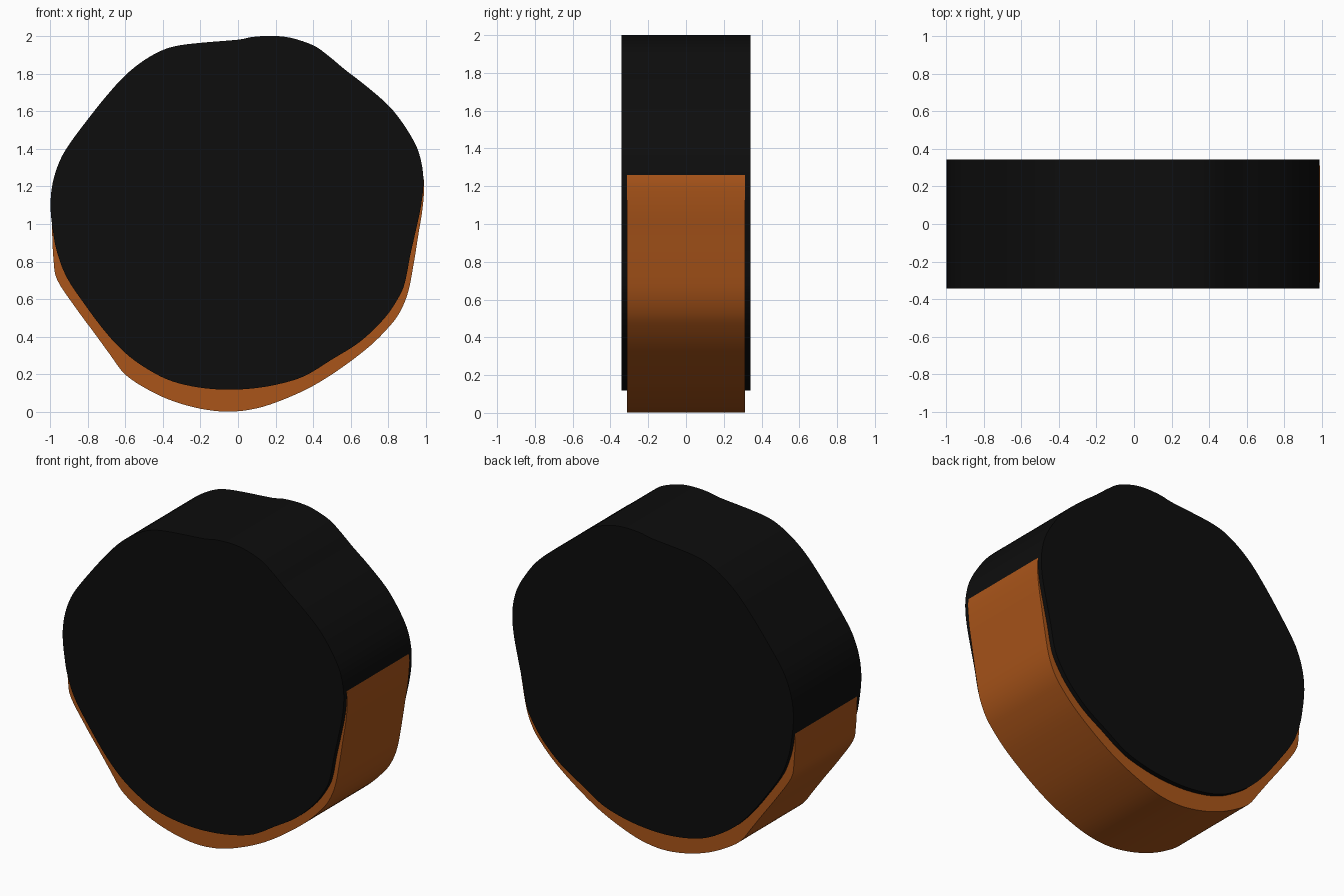
import bpy, bmesh

if "Cube" in bpy.data.objects:
    bpy.data.objects.remove(bpy.data.objects["Cube"])

# Outlines as (x, z) points, clockwise from the top
BODY = [(-.18, 1.965), (0, 1.98), (.08, 1.995), (.18, 2.0), (.28, 1.99), (.40, 1.95), (.48, 1.895),
        (.57, 1.82), (.68, 1.735), (.80, 1.63), (.88, 1.53), (.95, 1.41), (.98, 1.30), (.985, 1.2),
        (.972, 1.09), (.942, .95), (.915, .83), (.89, .70), (.86, .62), (.78, .50), (.65, .375),
        (.50, .28), (.35, .19), (.20, .145), (.05, .123), (-.10, .12), (-.25, .138), (-.38, .175),
        (-.50, .24), (-.60, .315), (-.70, .42), (-.81, .565), (-.91, .715), (-.962, .85),
        (-.985, .97), (-.997, 1.1), (-.985, 1.22), (-.95, 1.33), (-.90, 1.42), (-.80, 1.555),
        (-.70, 1.68), (-.60, 1.79), (-.50, 1.87), (-.40, 1.925), (-.31, 1.95)]
RIM = [(.983, 1.27), (.99, 1.2), (.981, 1.08), (.96, .95), (.936, .80), (.905, .64), (.86, .53),
       (.80, .45), (.70, .35), (.55, .235), (.40, .14), (.25, .07), (.10, .02), (-.05, .002),
       (-.20, .018), (-.35, .06), (-.48, .12), (-.60, .20), (-.68, .305), (-.76, .415),
       (-.86, .55), (-.96, .70), (-.98, .80), (-.988, .95), (-.985, 1.05)]
# Hidden upper edge of the rim, inside the body
RIM_INNER = [(-.80, 1.4), (0, 1.8), (.80, 1.5)]


def smooth_path(pts, closed, steps=4):
    """Catmull-Rom interpolation through the points."""
    n, out = len(pts), []
    get = (lambda i: pts[i % n]) if closed else (lambda i: pts[min(max(i, 0), n - 1)])
    for i in range(n if closed else n - 1):
        a, b, c, d = (get(i + k) for k in (-1, 0, 1, 2))
        for s in range(steps):
            t = s / steps
            out.append(tuple(.5 * (2 * b[k] + (c[k] - a[k]) * t
                                   + (2 * a[k] - 5 * b[k] + 4 * c[k] - d[k]) * t * t
                                   + (3 * b[k] - a[k] - 3 * c[k] + d[k]) * t ** 3) for k in (0, 1)))
    return out if closed else out + [pts[-1]]


def slab(name, outline, half, color):
    """Extrude an outline along y and shade its wall smooth."""
    bm = bmesh.new()
    face = bm.faces.new([bm.verts.new((x, -half, z)) for x, z in outline])
    ext = bmesh.ops.extrude_face_region(bm, geom=[face])
    verts = [g for g in ext["geom"] if isinstance(g, bmesh.types.BMVert)]
    bmesh.ops.translate(bm, verts=verts, vec=(0, 2 * half, 0))
    if not any(len(f.verts) > 4 and f.calc_center_median().y < 0 for f in bm.faces):
        bm.faces.new([v for v in bm.verts if v.co.y < 0])
    bmesh.ops.recalc_face_normals(bm, faces=bm.faces)
    mesh = bpy.data.meshes.new(name)
    bm.to_mesh(mesh)
    bm.free()
    ob = bpy.data.objects.new(name, mesh)
    bpy.context.collection.objects.link(ob)
    mat = bpy.data.materials.new(name + "_material")
    mat.diffuse_color = color
    mat.use_nodes = True
    mat.node_tree.nodes["Principled BSDF"].inputs["Base Color"].default_value = mat.diffuse_color
    mesh.materials.append(mat)
    bpy.ops.object.select_all(action="DESELECT")
    ob.select_set(True)
    bpy.context.view_layer.objects.active = ob
    bpy.ops.object.shade_smooth_by_angle(angle=0.6)


# Black wavy disc
slab("dark_disc", smooth_path(BODY, True), .342, (.004, .004, .004, 1))
# Orange lower rim, slightly narrower
slab("orange_rim", smooth_path(RIM, False) + RIM_INNER, .312, (.40, .09, .01, 1))
